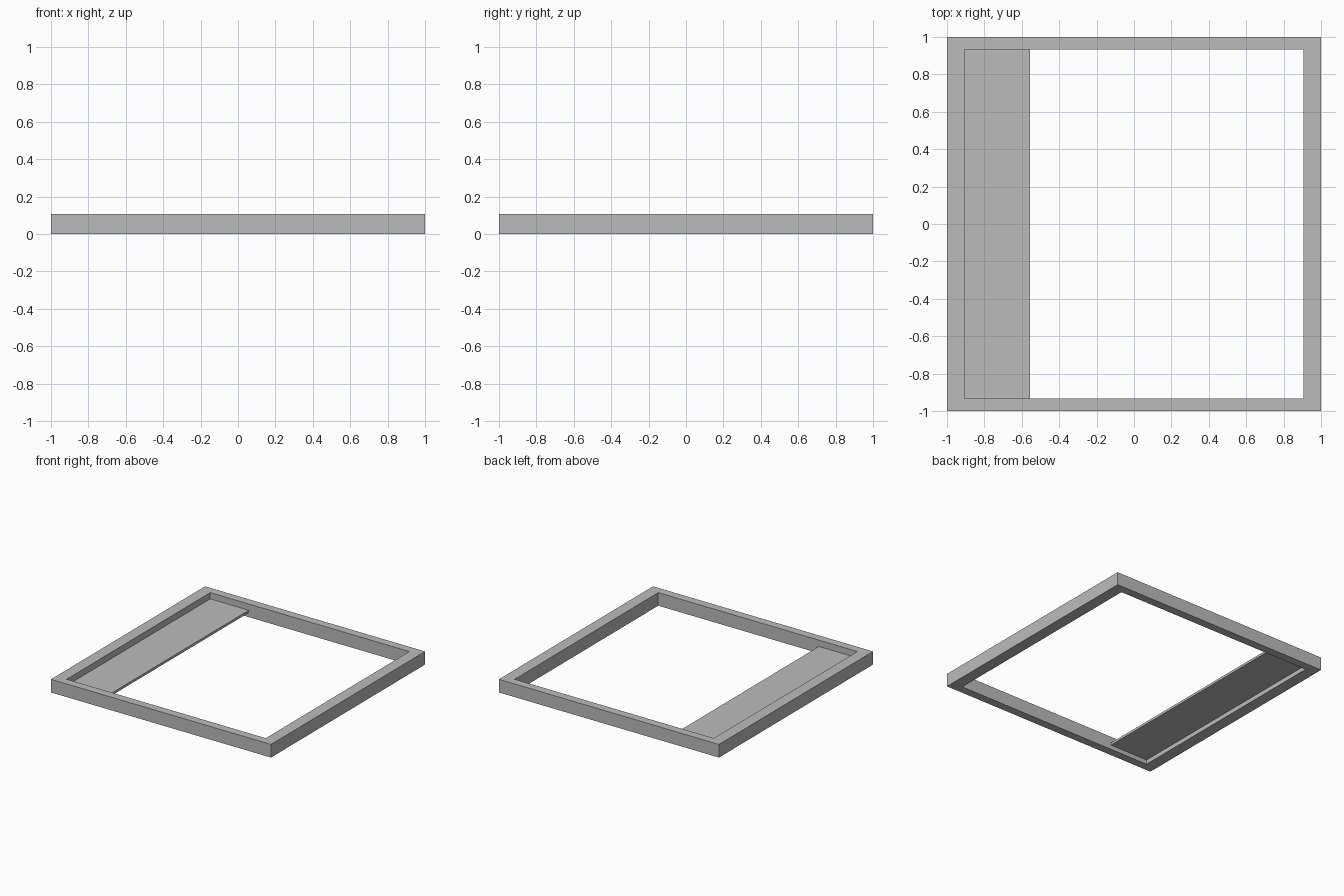
import bpy
import bmesh

cube = bpy.data.objects.get("Cube")
if cube:
    bpy.data.objects.remove(cube, do_unlink=True)

# Single plain grey
grey = bpy.data.materials.new("plain_grey")
grey.use_nodes = True
colour = (0.5, 0.5, 0.5, 1)
grey.diffuse_color = colour
grey.node_tree.nodes["Principled BSDF"].inputs["Base Color"].default_value = colour

INNER_X, INNER_Y, HEIGHT = 0.905, 0.932, 0.108


def finish(name, bm):
    bmesh.ops.recalc_face_normals(bm, faces=bm.faces)
    mesh = bpy.data.meshes.new(name)
    bm.to_mesh(mesh)
    bm.free()
    mesh.materials.append(grey)
    obj = bpy.data.objects.new(name, mesh)
    bpy.context.collection.objects.link(obj)
    return obj


def rectangle(bm, x, y, z):
    return [bm.verts.new((sx * x, sy * y, z))
            for sx, sy in ((-1, -1), (1, -1), (1, 1), (-1, 1))]


# Rectangular frame: four loops joined into a closed ring
bm = bmesh.new()
loops = [rectangle(bm, *size) for size in (
    (1, 1, 0), (1, 1, HEIGHT),
    (INNER_X, INNER_Y, HEIGHT), (INNER_X, INNER_Y, 0))]
for i, loop in enumerate(loops):
    following = loops[(i + 1) % 4]
    for j in range(4):
        k = (j + 1) % 4
        bm.faces.new((loop[j], loop[k], following[k], following[j]))
finish("frame", bm)

# Thin shelf panel set inside the right side of the frame
PANEL_EDGE, PANEL_BOTTOM, PANEL_TOP = -0.555, 0.036, 0.056
bm = bmesh.new()
bmesh.ops.create_cube(bm, size=1)
bmesh.ops.scale(bm, verts=bm.verts, vec=(
    PANEL_EDGE + INNER_X, 2 * INNER_Y, PANEL_TOP - PANEL_BOTTOM))
bmesh.ops.translate(bm, verts=bm.verts, vec=(
    (PANEL_EDGE - INNER_X) / 2, 0, (PANEL_TOP + PANEL_BOTTOM) / 2))
finish("shelf_panel", bm)
